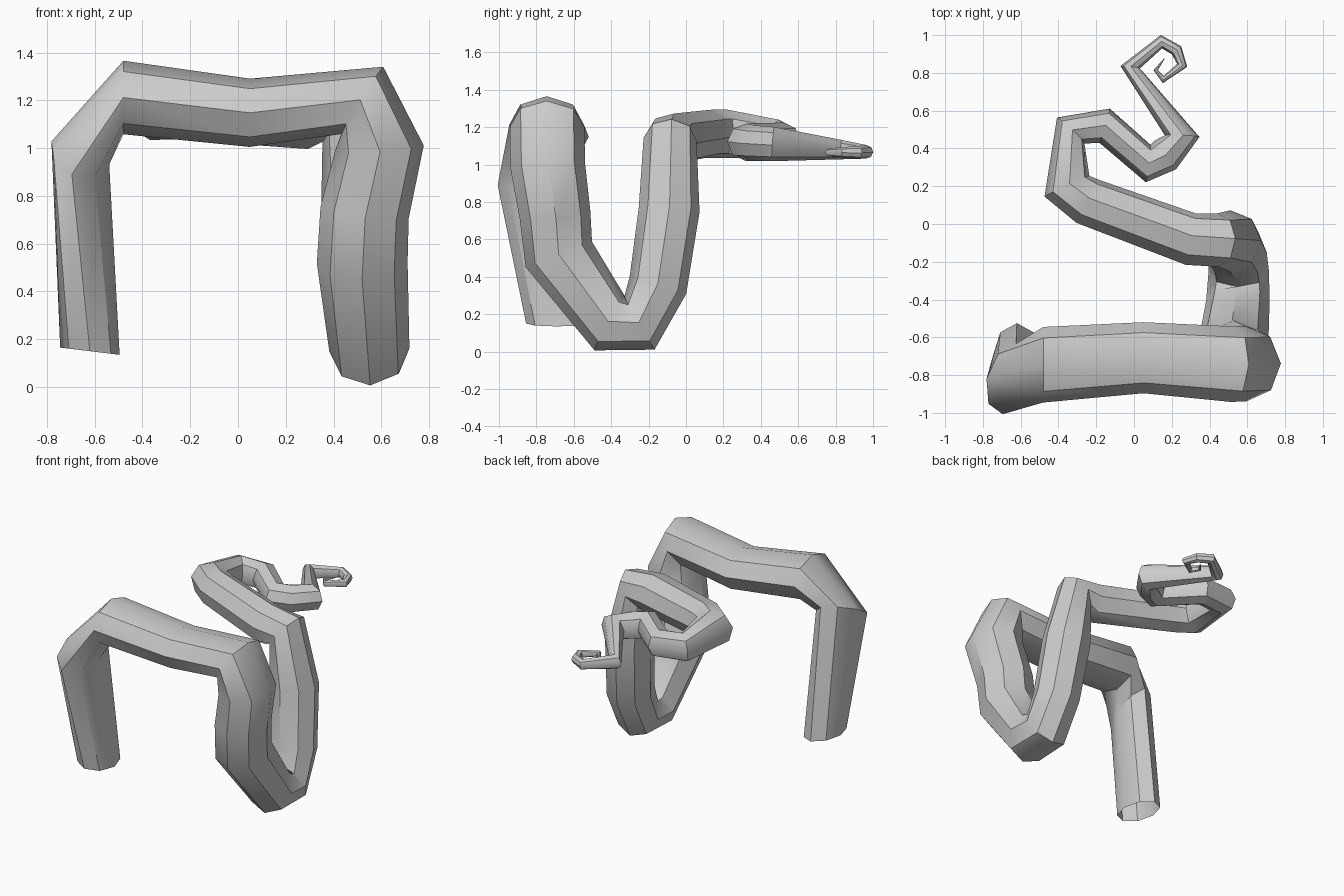
import bpy, bmesh
from math import cos, sin, pi, radians
from mathutils import Vector

if "Cube" in bpy.data.objects:
    bpy.data.objects.remove(bpy.data.objects["Cube"])

# Path of the arm, from the open base to the curled tip: x, y, z, radius
PATH = [
    (-.62, -.69, .15, .165), (-.66, -.82, .98, .21), (-.48, -.745, 1.212, .20),
    (.05, -.708, 1.148, .188), (.52, -.742, 1.2, .20), (.592, -.74, 1.00, .20),
    (.53, -.70, .73, .19), (.52, -.68, .52, .19), (.55, -.41, .155, .168),
    (.555, -.25, .148, .16), (.545, -.15, .355, .158), (.51, -.09, .76, .163),
    (.445, -.085, 1.135, .142), (.30, -.08, 1.135, .14), (-.245, .12, 1.165, .13),
    (-.355, .20, 1.165, .132), (-.335, .495, 1.14, .10),
    (-.155, .52, 1.13, .095), (.075, .32, 1.12, .10), (.165, .365, 1.115, .095),
    (.255, .465, 1.11, .092),
    (-.02, .83, 1.08, .052), (.145, .965, 1.068, .036), (.225, .92, 1.066, .033),
    (.255, .84, 1.066, .028), (.155, .765, 1.066, .02), (.115, .815, 1.066, .012),
    (.16, .875, 1.066, .002),
]
FLAT = [.76, .62, .77, .76, .83, .93, .98]    # flattening of the first rings
TILT = {0: (.12, 0, .99), 1: (.33, -.46, .83), 2: (1, 0, 0)}   # ring directions near the base
SIDES = 8

pts = [Vector(p[:3]) for p in PATH]
dirs = [(b - a).normalized() for a, b in zip(pts, pts[1:])]
bm = bmesh.new()
rings = []
u = Vector((0, 1, 0))
prev_t = None
for i, p in enumerate(pts):
    # each ring lies in the plane halving the bend, carried along without twist
    t = (dirs[max(i - 1, 0)] + dirs[min(i, len(dirs) - 1)]).normalized()
    t = Vector(TILT.get(i, t)).normalized()
    if i <= 2:
        u = Vector((0, 1, 0))
    else:
        u = prev_t.rotation_difference(t) @ u
    u = (u - t * u.dot(t)).normalized()
    v = t.cross(u)
    prev_t = t
    r = PATH[i][3]
    s = FLAT[i] if i < len(FLAT) else 1
    rings.append([bm.verts.new(p + u * r * cos(2 * pi * k / SIDES) + v * r * s * sin(2 * pi * k / SIDES))
                  for k in range(SIDES)])

# Skin between the rings, closed at the tip only
for a, b in zip(rings, rings[1:]):
    for k in range(SIDES):
        n = (k + 1) % SIDES
        bm.faces.new((a[k], a[n], b[n], b[k]))
bm.faces.new(rings[-1])
bmesh.ops.recalc_face_normals(bm, faces=bm.faces)

mesh = bpy.data.meshes.new("tentacle")
bm.to_mesh(mesh)
bm.free()
obj = bpy.data.objects.new("tentacle", mesh)
bpy.context.collection.objects.link(obj)
bpy.context.view_layer.objects.active = obj
obj.select_set(True)
bpy.ops.object.shade_smooth_by_angle(angle=radians(40))
